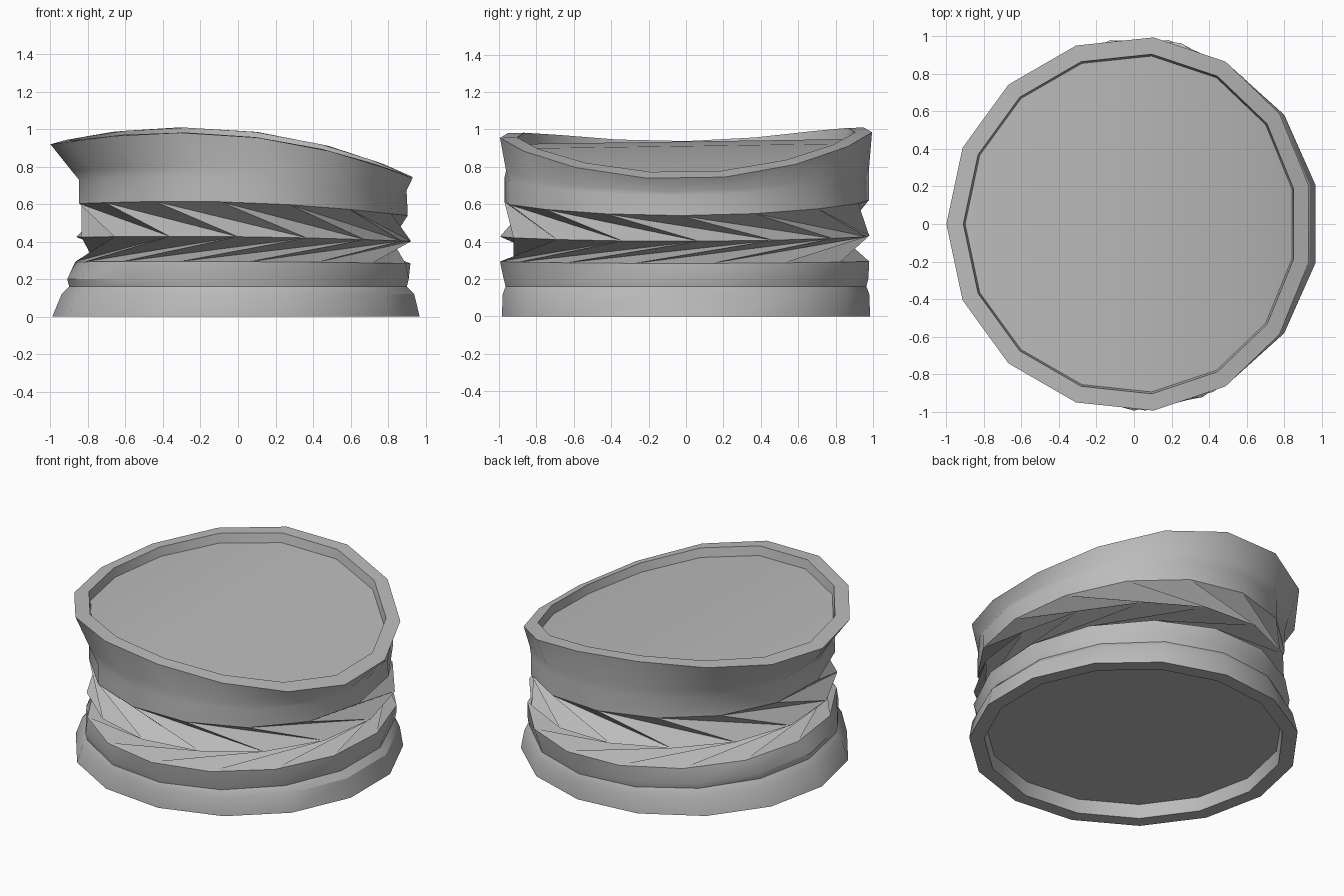
import bpy, bmesh, math

SIDES = 15

cube = bpy.data.objects.get("Cube")
if cube:
    bpy.data.objects.remove(cube, do_unlink=True)

grey = bpy.data.materials.new("plain grey")
grey.use_nodes = True
colour = (0.5, 0.5, 0.5, 1)
grey.diffuse_color = colour
grey.node_tree.nodes["Principled BSDF"].inputs["Base Color"].default_value = colour


def add_ring(bm, rx, ry, z, warp, turn, shift_x=0.0):
    """One ring; warp bends it down to the sides like the top rim."""
    verts = []
    for i in range(SIDES):
        a = math.pi + math.tau * i / SIDES + math.radians(turn)
        x, y = rx * math.cos(a) + shift_x, ry * math.sin(a)
        drop = 0.155 * (x + 0.3) ** 2 - 0.015 * y
        x -= 0.05 * warp * max(0, x) ** 2
        verts.append(bm.verts.new((x, y, z - warp * drop)))
    return verts


def bridge(bm, low, high, twist):
    """Join two rings; twisted bands fold along their long diagonal."""
    for i in range(SIDES):
        j = (i + 1) % SIDES
        a, b, c, d = low[i], low[j], high[j], high[i]
        if abs(twist) < 6:
            bm.faces.new((a, b, c, d))
        elif twist > 0:
            bm.faces.new((a, b, c))
            bm.faces.new((a, c, d))
        else:
            bm.faces.new((a, b, d))
            bm.faces.new((b, c, d))


def finish(bm, name):
    mesh = bpy.data.meshes.new(name)
    bm.to_mesh(mesh)
    bm.free()
    mesh.materials.append(grey)
    obj = bpy.data.objects.new(name, mesh)
    bpy.context.collection.objects.link(obj)
    bpy.ops.object.select_all(action="DESELECT")
    obj.select_set(True)
    bpy.context.view_layer.objects.active = obj
    bpy.ops.object.shade_smooth_by_angle(angle=math.radians(28))


# Pleated sleeve: radius x, radius y, height, warp, turn, sideways shift
rings = [
    (0.89, 0.89, 0.09, 0, 0, 0),           # bottom recess
    (0.90, 0.90, 0, 0, 0, 0),
    (0.99, 0.99, 0, 0, 0, 0),              # bottom rim
    (0.95, 0.985, 0.12, 0, 0, 0.01),
    (0.91, 0.97, 0.16, 0, 0, 0.01),
    (0.92, 0.98, 0.20, 0, 0, 0.01),
    (0.90, 0.995, 0.295, 0.05, -4, 0.03),  # lower fold
    (0.90, 0.995, 0.43, 0.12, 40, 0.03),   # middle fold
    (0.89, 0.98, 0.62, 0.35, 10, 0.03),    # upper band
    (0.89, 0.98, 0.75, 0.45, 10, 0.03),
    (0.91, 0.98, 0.81, 0.60, 5, 0.02),     # neck
    (1.00, 1.00, 0.995, 1, 0, 0),          # top rim
    (0.91, 0.91, 0.995, 1, 0, 0),
    (0.90, 0.90, 0.935, 1, 0, 0),          # top recess
]
bm = bmesh.new()
loops = [add_ring(bm, *r) for r in rings]
for k in range(len(rings) - 1):
    bridge(bm, loops[k], loops[k + 1], rings[k + 1][4] - rings[k][4])
finish(bm, "pleated_sleeve")


# Panels closing both ends, laid as strips running front to back
def panel(name, ring, upward):
    bm = bmesh.new()
    v = add_ring(bm, *ring)
    bm.faces.new((v[0], v[1], v[-1]))
    for i in range(1, SIDES // 2):
        bm.faces.new((v[i], v[i + 1], v[-i - 1], v[-i]))
    if not upward:
        bmesh.ops.reverse_faces(bm, faces=bm.faces[:])
    finish(bm, name)


panel("top_panel", rings[-1], True)
panel("bottom_panel", rings[0], False)
